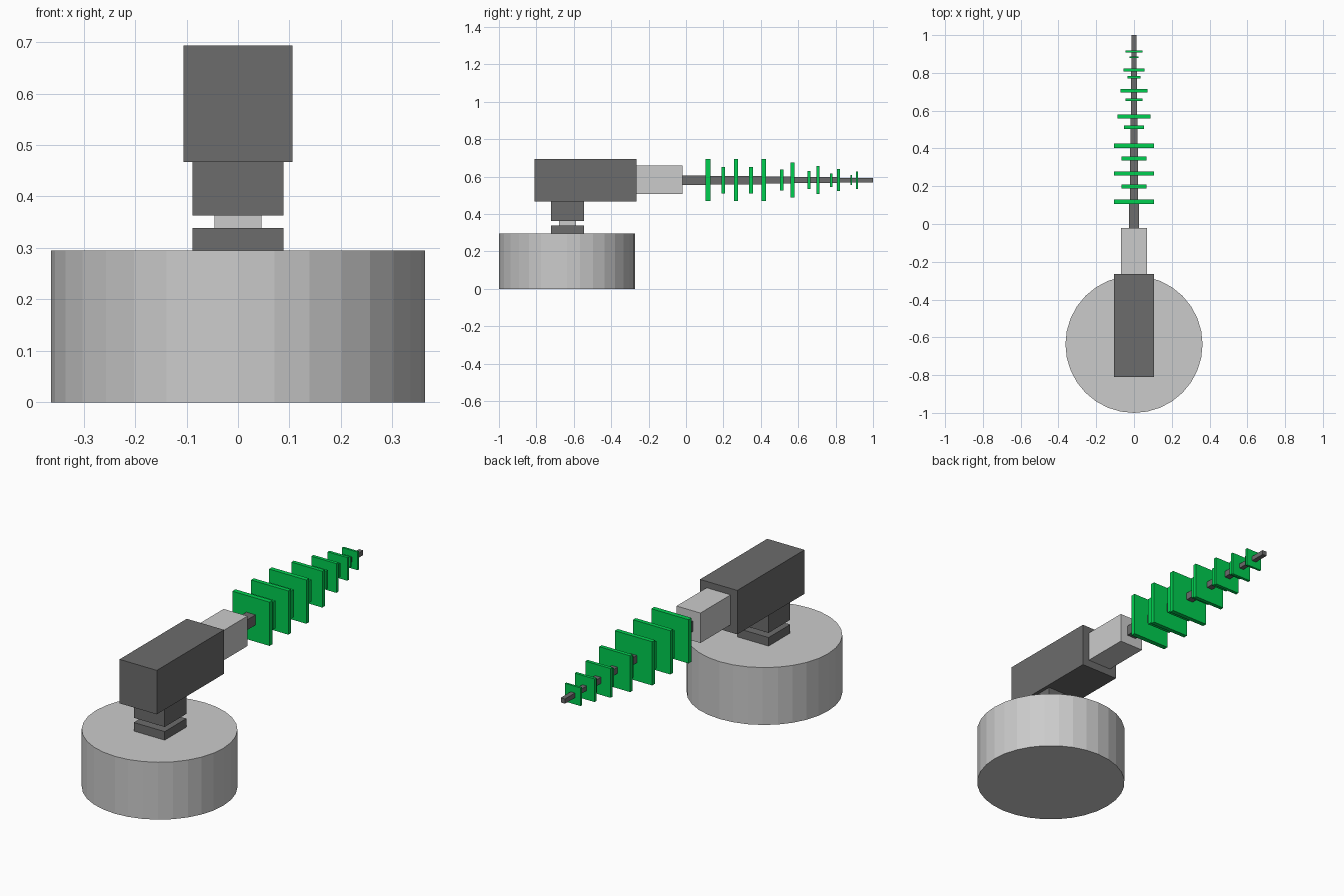
import bpy

if "Cube" in bpy.data.objects:
    bpy.data.objects.remove(bpy.data.objects["Cube"])

AXIS_Z = 0.581   # height of the barrel axis
BASE_Y = -0.637  # centre of the base


def material(name, color):
    m = bpy.data.materials.new(name)
    m.diffuse_color = color
    m.use_nodes = True
    m.node_tree.nodes["Principled BSDF"].inputs["Base Color"].default_value = m.diffuse_color
    return m


dark = material("dark_grey", (0.15, 0.15, 0.15, 1))
green = material("green", (0.0, 0.62, 0.08, 1))


def box(name, hx, y0, y1, z0, z1, mat=None):
    bpy.ops.mesh.primitive_cube_add(size=1, location=(0, (y0 + y1) / 2, (z0 + z1) / 2))
    o = bpy.context.object
    o.name = name
    o.scale = (2 * hx, y1 - y0, z1 - z0)
    bpy.ops.object.transform_apply(location=False, rotation=False)
    if mat:
        o.data.materials.append(mat)
    return o


# round base
bpy.ops.mesh.primitive_cylinder_add(vertices=32, radius=0.363, depth=0.295,
                                    location=(0, BASE_Y, 0.1475))
bpy.context.object.name = "base"

# swivel mount
for name, h, z0, z1, mat in (
    ("lower_mount", 0.088, 0.295, 0.339, dark),
    ("swivel_neck", 0.046, 0.339, 0.363, None),
    ("upper_mount", 0.088, 0.363, 0.467, dark),
):
    box(name, h, BASE_Y + 0.004 - h, BASE_Y + 0.004 + h, z0, z1, mat)

# body and barrel sleeve
box("body", 0.106, -0.811, -0.265, 0.467, 0.693, dark)
box("sleeve", 0.068, -0.265, -0.02, 0.506, 0.66)

# stepped rod, thinner towards the tip
rod = [(-0.02, 0.026), (0.118, 0.022), (0.416, 0.019), (0.568, 0.016), (0.816, 0.012)]
ends = [y for y, _ in rod[1:]] + [1.0]
for i, ((y0, h), y1) in enumerate(zip(rod, ends)):
    box(f"rod_{i + 1}", h, y0, y1, AXIS_Z - h, AXIS_Z + h, dark)

# alternating large and small plates: y, half width, thickness
plates = [
    (0.118, 0.106, 0.025), (0.199, 0.067, 0.021), (0.268, 0.106, 0.022),
    (0.347, 0.067, 0.021), (0.415, 0.106, 0.023), (0.512, 0.053, 0.018),
    (0.569, 0.088, 0.020), (0.658, 0.045, 0.015), (0.706, 0.071, 0.017),
    (0.777, 0.034, 0.012), (0.816, 0.056, 0.015), (0.884, 0.025, 0.008),
    (0.914, 0.044, 0.011),
]
for i, (y, h, t) in enumerate(plates):
    hz = h * 1.06
    box(f"plate_{i + 1}", h, y - t / 2, y + t / 2, AXIS_Z - hz, AXIS_Z + hz, green)
